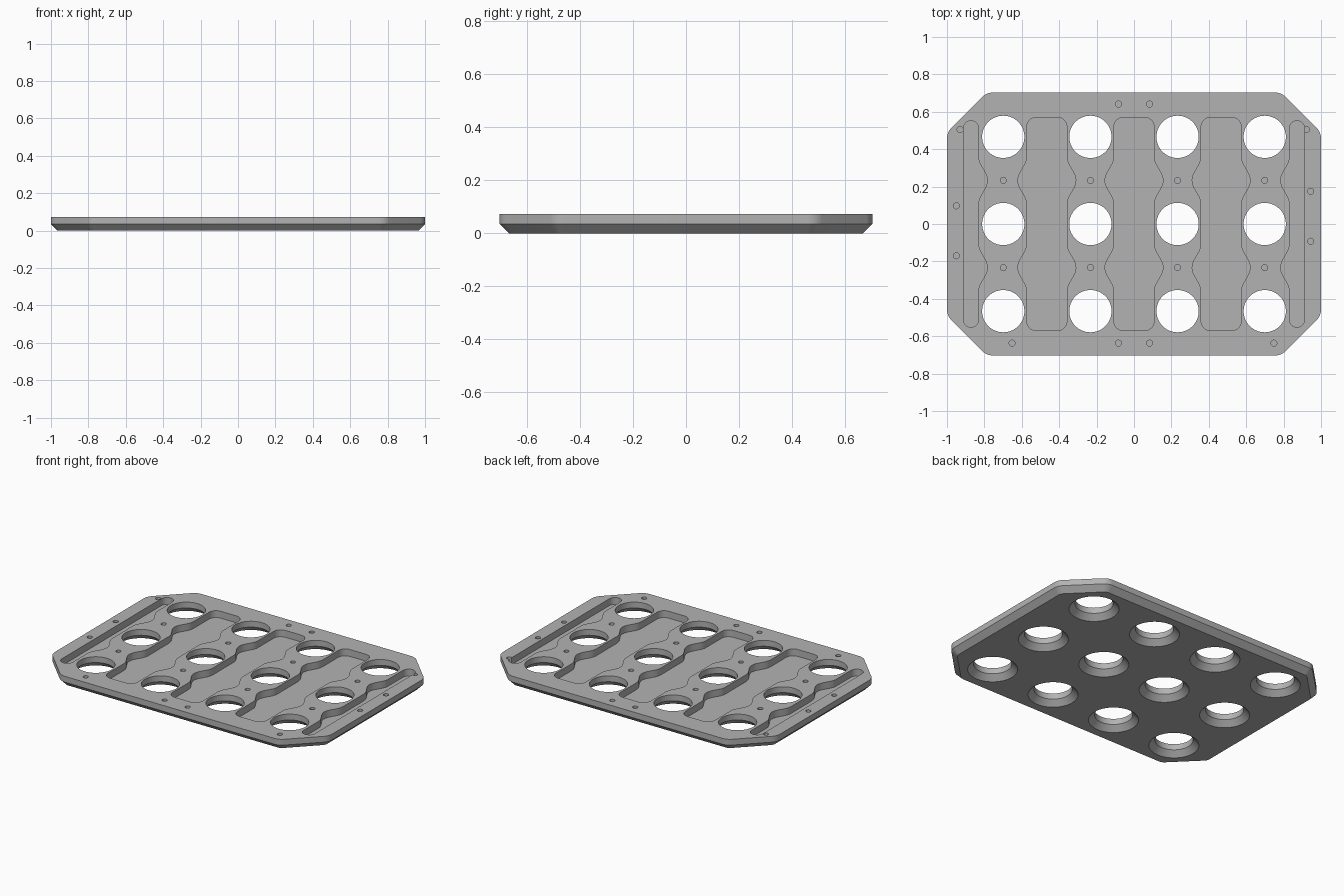
import bpy
import bmesh
from math import sin, cos, pi, tan, radians

if "Cube" in bpy.data.objects:
    bpy.data.objects.remove(bpy.data.objects["Cube"], do_unlink=True)

HEIGHT, CHAMFER = 0.073, 0.035
HALF_X, HALF_Y, CORNER = 1.0, 0.703, 0.213
PITCH = 0.466
COLUMNS = [(i - 1.5) * PITCH for i in range(4)]
ROWS = [(j - 1) * PITCH for j in range(3)]
SCREW_ROWS = (-PITCH / 2, PITCH / 2)
FLOOR = 0.028

grey = bpy.data.materials.new("plate_grey")
grey.use_nodes = True
grey.diffuse_color = (0.45, 0.45, 0.45, 1)
grey.node_tree.nodes["Principled BSDF"].inputs["Base Color"].default_value = (0.45, 0.45, 0.45, 1)


def loft(bm, rings):
    """Closed solid through rings of equal point count, bottom to top."""
    loops = [[bm.verts.new(p) for p in ring] for ring in rings]
    n = len(loops[0])
    for low, high in zip(loops, loops[1:]):
        for i in range(n):
            j = (i + 1) % n
            bm.faces.new((low[i], low[j], high[j], high[i]))
    bm.faces.new(loops[0][::-1])
    bm.faces.new(loops[-1])


def finish(name, bm):
    bmesh.ops.recalc_face_normals(bm, faces=bm.faces)
    mesh = bpy.data.meshes.new(name)
    bm.to_mesh(mesh)
    bm.free()
    obj = bpy.data.objects.new(name, mesh)
    bpy.context.collection.objects.link(obj)
    mesh.materials.append(grey)
    return obj


def arc(cx, cy, r, start, end, steps=8):
    angles = [radians(start + (end - start) * i / steps) for i in range(steps + 1)]
    return [(cx + r * cos(a), cy + r * sin(a)) for a in angles]


def at_height(points, z):
    return [(x, y, z) for x, y in points]


# Octagonal outline with rounded bends; a smaller radius insets it evenly
def outline(inset):
    r = 0.08
    t = r * tan(pi / 8)
    ax, ay = HALF_X - r, HALF_Y - CORNER - t
    bx, by = HALF_X - CORNER - t, HALF_Y - r
    pts = []
    quarter = arc(ax, ay, r - inset, 0, 45) + arc(bx, by, r - inset, 45, 90)
    pts += quarter
    pts += [(-x, y) for x, y in reversed(quarter)]
    pts += [(-x, -y) for x, y in quarter]
    pts += [(x, -y) for x, y in reversed(quarter)]
    return pts


# Wavy side wall that bulges out beside each screw row
def bulge(y):
    d = min(abs(y - s) for s in SCREW_ROWS)
    return 0.024 * (1 + cos(pi * d / 0.125)) if d < 0.125 else 0


def pocket(cx, half_w, half_l, r, wavy_right, wavy_left):
    def side(wavy):
        steps = 80
        span = half_l - r
        ys = [-span + 2 * span * i / steps for i in range(1, steps)]
        return [(half_w + (bulge(y) if wavy else 0), y) for y in ys]
    pts = side(wavy_right)
    pts += arc(half_w - r, half_l - r, r, 0, 90)
    pts += arc(-half_w + r, half_l - r, r, 90, 180)
    pts += [(-x, y) for x, y in reversed(side(wavy_left))]
    pts += arc(-half_w + r, -half_l + r, r, 180, 270)
    pts += arc(half_w - r, -half_l + r, r, 270, 360)
    return [(cx + x, y) for x, y in pts]


def circle(cx, cy, r, n):
    return arc(cx, cy, r, 0, 360, n)[:-1]


# Plate body with chamfered underside
bm = bmesh.new()
loft(bm, [at_height(outline(CHAMFER), 0), at_height(outline(0), CHAMFER),
          at_height(outline(0), HEIGHT)])
plate = finish("plate", bm)

# Large through holes, flared underneath
bm = bmesh.new()
for x in COLUMNS:
    for y in ROWS:
        loft(bm, [at_height(circle(x, y, r, 64), z) for r, z in
                  ((0.158, -0.01), (0.113, CHAMFER), (0.113, 0.1))])
hole_cutter = finish("hole_cutter", bm)

# Scalloped pockets between columns, slim slots at both ends
bm = bmesh.new()
shapes = [pocket(k * PITCH, 0.107, 0.57, 0.05, True, True) for k in (-1, 0, 1)]
for s in (-1, 1):
    shapes.append(pocket(s * 0.872, 0.04, 0.552, 0.0399, s < 0, s > 0))
for shape in shapes:
    loft(bm, [at_height(shape, FLOOR), at_height(shape, 0.1)])
pocket_cutter = finish("pocket_cutter", bm)

# Small blind screw holes
screws = [(x, y) for x in COLUMNS for y in SCREW_ROWS]
screws += [(x, y) for x in (-0.083, 0.083) for y in (-0.637, 0.641)]
screws += [(-0.93, 0.505), (-0.95, 0.097), (-0.95, -0.17), (0.922, 0.505),
           (0.945, 0.175), (0.945, -0.092), (-0.652, -0.637), (0.748, -0.637)]
bm = bmesh.new()
for x, y in screws:
    ring = circle(x, y, 0.016, 24)
    loft(bm, [at_height(ring, 0.037), at_height(ring, 0.1)])
screw_cutter = finish("screw_cutter", bm)

# Cut everything, then keep only the plate
cutters = (hole_cutter, pocket_cutter, screw_cutter)
for cutter in cutters:
    cutter.hide_render = True
    mod = plate.modifiers.new(cutter.name, 'BOOLEAN')
    mod.operation = 'DIFFERENCE'
    mod.solver = 'EXACT'
    mod.object = cutter
bpy.context.view_layer.update()
result = bpy.data.meshes.new_from_object(plate.evaluated_get(bpy.context.evaluated_depsgraph_get()))
plate.modifiers.clear()
plate.data = result
for cutter in cutters:
    bpy.data.objects.remove(cutter, do_unlink=True)

bpy.ops.object.select_all(action='DESELECT')
plate.select_set(True)
bpy.context.view_layer.objects.active = plate
bpy.ops.object.shade_smooth_by_angle(angle=radians(30))
